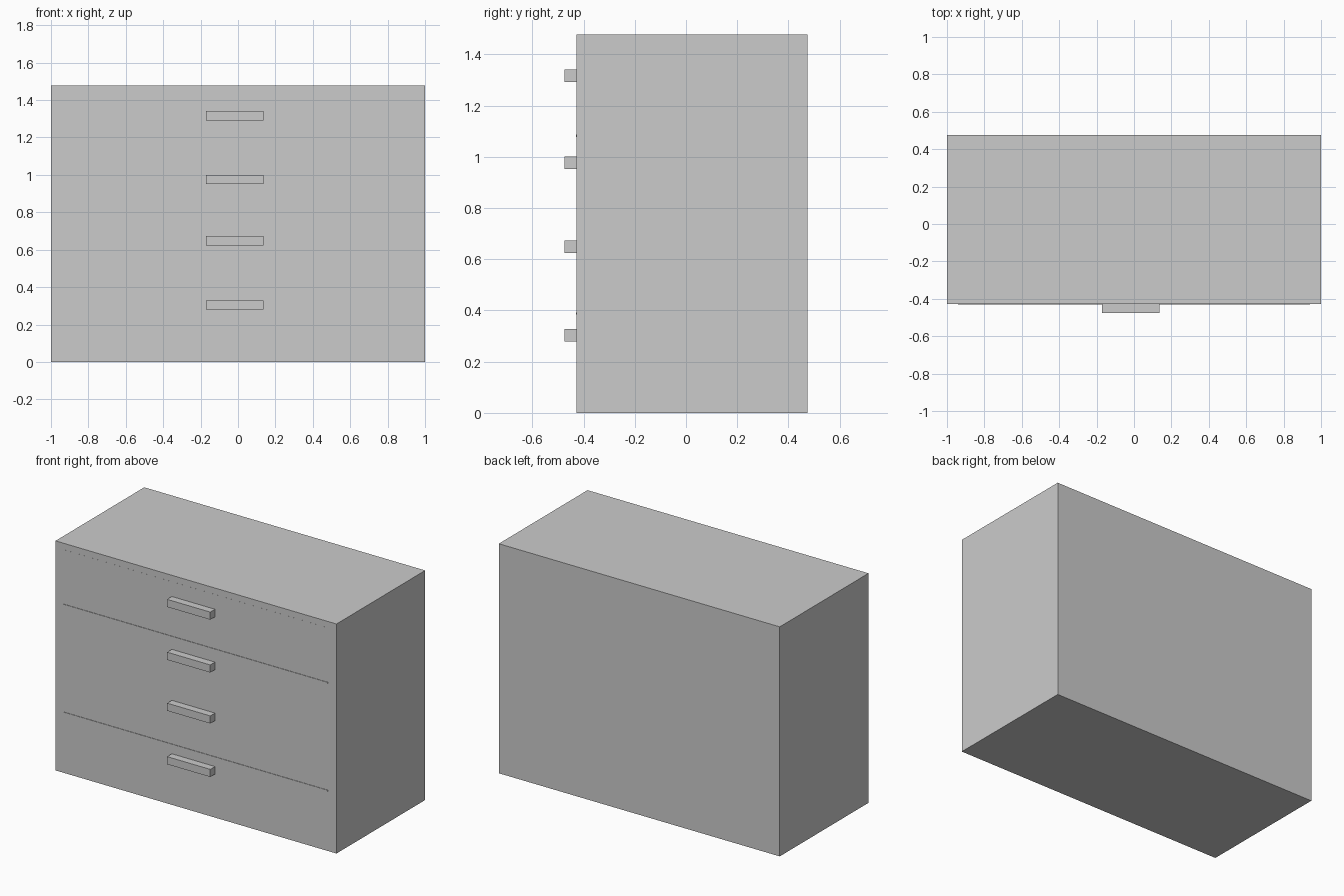
import bpy

if "Cube" in bpy.data.objects:
    bpy.data.objects.remove(bpy.data.objects["Cube"])


def box(name, x, y, z):
    """Box from (min, max) ranges on each axis."""
    bpy.ops.mesh.primitive_cube_add(
        size=1, location=[(a + b) / 2 for a, b in (x, y, z)])
    ob = bpy.context.object
    ob.name = name
    ob.scale = [b - a for a, b in (x, y, z)]
    bpy.ops.object.transform_apply(location=False, rotation=False, scale=True)
    return ob


FRONT, BACK = -0.427, 0.475

# Cabinet body
box("cabinet_body", (-1, 1), (FRONT, BACK), (0, 1.477))

# Thin drawer divider strips, barely proud of the front
for i, (z, proud) in enumerate([(0.388, 0.003), (1.082, 0.003), (1.432, 0.0004)]):
    box(f"drawer_divider_{i + 1}", (-0.94, 0.94),
        (FRONT - proud, FRONT + 0.01), (z - 0.004, z + 0.004))

# Bar handles, one per drawer
for i, z in enumerate([0.304, 0.648, 0.976, 1.316]):
    box(f"drawer_handle_{i + 1}", (-0.172, 0.135),
        (-0.475, FRONT + 0.005), (z - 0.0245, z + 0.0245))
